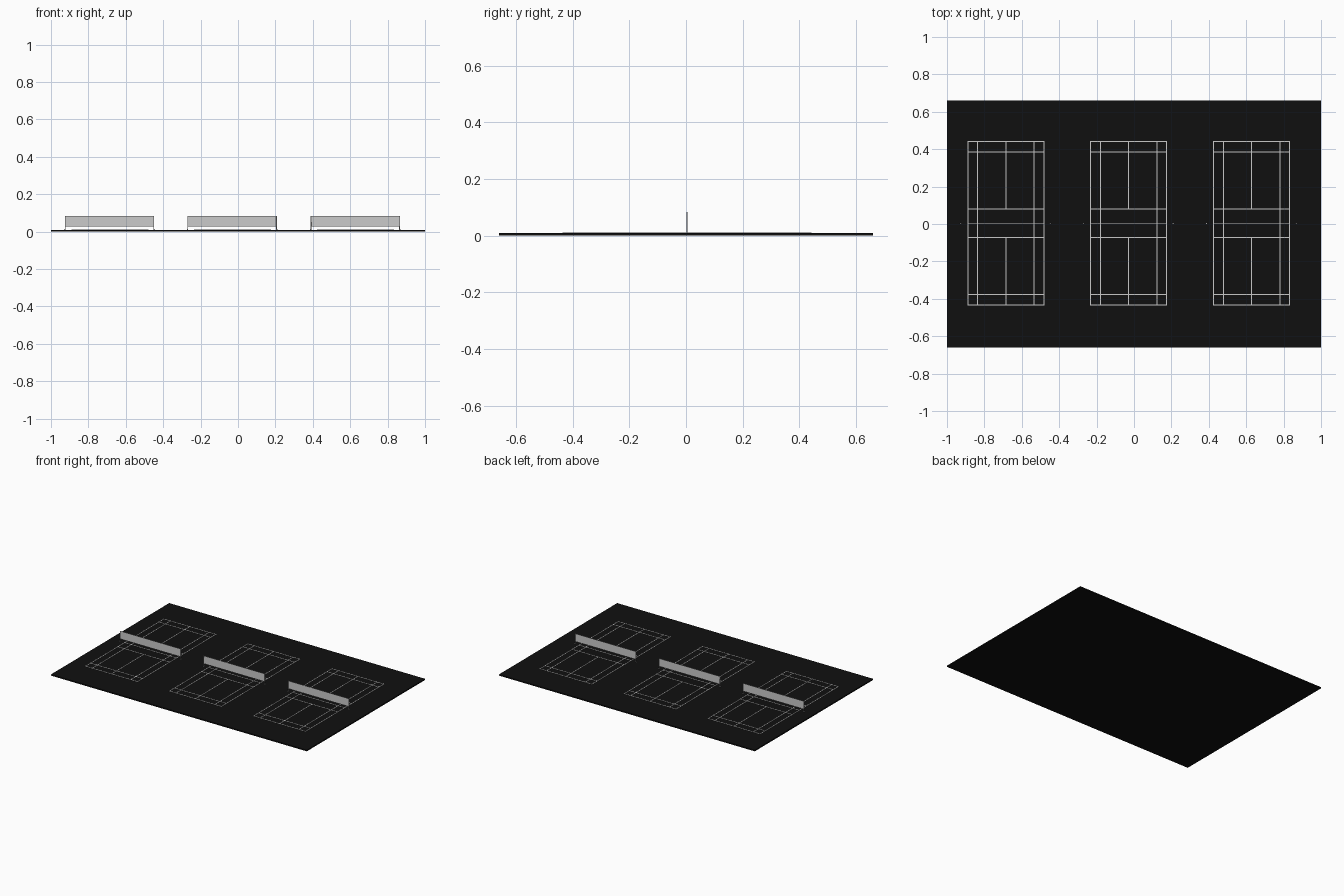
import bpy, bmesh
from mathutils import Matrix, Vector

if "Cube" in bpy.data.objects:
    bpy.data.objects.remove(bpy.data.objects["Cube"])


def material(name, c):
    m = bpy.data.materials.new(name)
    m.diffuse_color = (*c, 1)
    m.use_nodes = True
    m.node_tree.nodes["Principled BSDF"].inputs["Base Color"].default_value = m.diffuse_color
    return m


BLACK = material("black_floor", (0.005, 0.005, 0.005))
FLOOR_TOP = 0.0085
CY = 0.004
LINE = 0.005


def build(name, boxes, mat=None):
    """One object from (x0, x1, y0, y1, z0, z1) boxes."""
    bm = bmesh.new()
    for x0, x1, y0, y1, z0, z1 in boxes:
        mtx = Matrix.Translation(((x0 + x1) / 2, (y0 + y1) / 2, (z0 + z1) / 2)) @ \
            Matrix.Diagonal((x1 - x0, y1 - y0, z1 - z0, 1))
        bmesh.ops.create_cube(bm, size=1, matrix=mtx)
    me = bpy.data.meshes.new(name)
    bm.to_mesh(me)
    bm.free()
    ob = bpy.data.objects.new(name, me)
    bpy.context.collection.objects.link(ob)
    if mat:
        me.materials.append(mat)
    return ob


def post(name, x, side):
    """Slim round post with a small base leaning outward."""
    bm = bmesh.new()
    for r, z0, z1, dx in ((0.002, FLOOR_TOP, 0.083, 0), (0.0035, FLOOR_TOP, 0.013, 0.002)):
        bmesh.ops.create_cone(bm, cap_ends=True, segments=12, radius1=r, radius2=r * 0.8,
                              depth=z1 - z0,
                              matrix=Matrix.Translation((x + side * dx, CY - 0.001, (z0 + z1) / 2)))
    me = bpy.data.meshes.new(name)
    bm.to_mesh(me)
    bm.free()
    bpy.context.collection.objects.link(bpy.data.objects.new(name, me))


# floor slab
build("floor", [(-1, 1, -0.66, 0.66, 0, FLOOR_TOP)], BLACK)

HX, HY = 0.203, 0.437
for i, cx in enumerate((-0.685, -0.029, 0.629)):
    z0, z1 = FLOOR_TOP - 0.001, FLOOR_TOP + 0.002
    h = LINE / 2
    lines = []
    # lines along the court
    for x in (-HX, -HX + 0.052, HX - 0.052, HX):
        lines.append((cx + x - h, cx + x + h, CY - HY, CY + HY, z0, z1))
    # lines across the court
    for y in (-HY, -0.381, -0.077, 0, 0.077, 0.381, HY):
        lines.append((cx - HX - h, cx + HX + h, CY + y - h, CY + y + h, z0, z1))
    # centre lines
    for a, b in ((-HY, -0.077), (0.077, HY)):
        lines.append((cx - h, cx + h, CY + a, CY + b, z0, z1))
    build(f"court_lines_{i}", lines)

    # net and its posts
    nx = cx - 0.002
    build(f"net_{i}", [(nx - 0.237, nx + 0.237, CY - 0.0015, CY - 0.0005, 0.027, 0.083)])
    for s in (-1, 1):
        post(f"net_post_{i}_{'left' if s < 0 else 'right'}", nx + s * 0.237, s)
